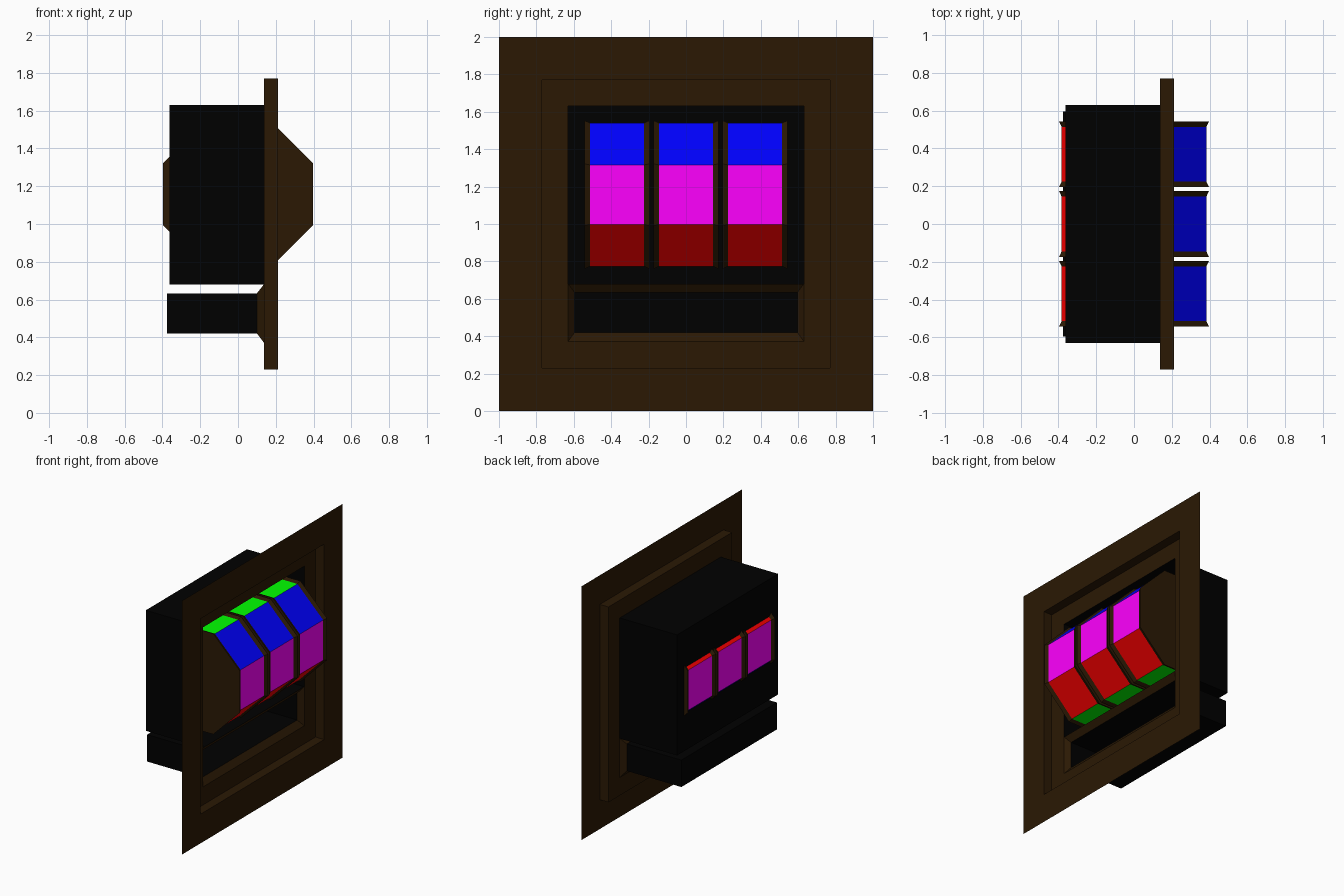
import bpy, bmesh
from math import cos, sin, pi, radians

if "Cube" in bpy.data.objects:
    bpy.data.objects.remove(bpy.data.objects["Cube"])


def material(name, rgb):
    m = bpy.data.materials.new(name)
    m.diffuse_color = (*rgb, 1)
    m.use_nodes = True
    m.node_tree.nodes["Principled BSDF"].inputs["Base Color"].default_value = m.diffuse_color
    return m


BROWN = material("dark_brown", (0.0237, 0.0095, 0.0012))
BLACK = material("black", (0, 0, 0))
MAGENTA = material("magenta", (1, 0, 1))
BLUE = material("blue", (0, 0, 1))
GREEN = material("green", (0, 1, 0))
RED = material("red", (1, 0, 0))


def loft(name, rings, mats, cap=False, pick=None, loc=(0, 0, 0)):
    """Skin equal-length point rings; pick(ring, side) chooses the material."""
    bm = bmesh.new()
    loops = [[bm.verts.new(p) for p in r] for r in rings]
    n = len(loops[0])
    for k, (a, b) in enumerate(zip(loops, loops[1:])):
        for i in range(n):
            j = (i + 1) % n
            f = bm.faces.new((a[i], a[j], b[j], b[i]))
            f.material_index = pick(k, i) if pick else 0
    if cap:
        bm.faces.new(loops[-1])
    if cap == "both":
        bm.faces.new(loops[0][::-1])
    me = bpy.data.meshes.new(name)
    bm.to_mesh(me)
    bm.free()
    for m in mats:
        me.materials.append(m)
    ob = bpy.data.objects.new(name, me)
    ob.location = loc
    bpy.context.collection.objects.link(ob)
    return ob


def rect(x, hy, z0, z1):
    return [(x, -hy, z0), (x, hy, z0), (x, hy, z1), (x, -hy, z1)]


def octagon(y, apothem):
    r = apothem / cos(pi / 8)
    return [(r * cos(a), y, r * sin(a))
            for a in (radians(45 * i - 22.5) for i in range(8))]


# Front panel stepping back into a recessed frame
loft("front_panel", [rect(0.212, 1, 0, 2), rect(0.212, 0.77, 0.23, 1.77),
                     rect(0.137, 0.77, 0.23, 1.77),
                     rect(0.137, 0.63, 0.372, 1.63)], [BROWN])

# Open-fronted housing behind the window
loft("reel_housing", [rect(0.137, 0.63, 0.68, 1.63),
                      rect(-0.363, 0.63, 0.68, 1.63)], [BLACK], cap=True)

# Tray with bevelled mouth
loft("tray_mouth", [rect(0.137, 0.63, 0.372, 0.68),
                    rect(0.1, 0.595, 0.421, 0.633)], [BROWN])
loft("tray", [rect(0.1, 0.595, 0.421, 0.633),
              rect(-0.376, 0.595, 0.421, 0.633)], [BLACK], cap=True)

# Three octagonal reels: flared brown rims around coloured faces
for n in range(3):
    loft(f"reel_{n + 1}",
         [octagon(-0.174, 0.397), octagon(-0.145, 0.383),
          octagon(0.145, 0.383), octagon(0.174, 0.397)],
         [BROWN, MAGENTA, BLUE, GREEN, RED], cap="both",
         pick=lambda k, i: 1 + i % 4 if k == 1 else 0,
         loc=(0, 0.369 * (n - 1), 1.157))
